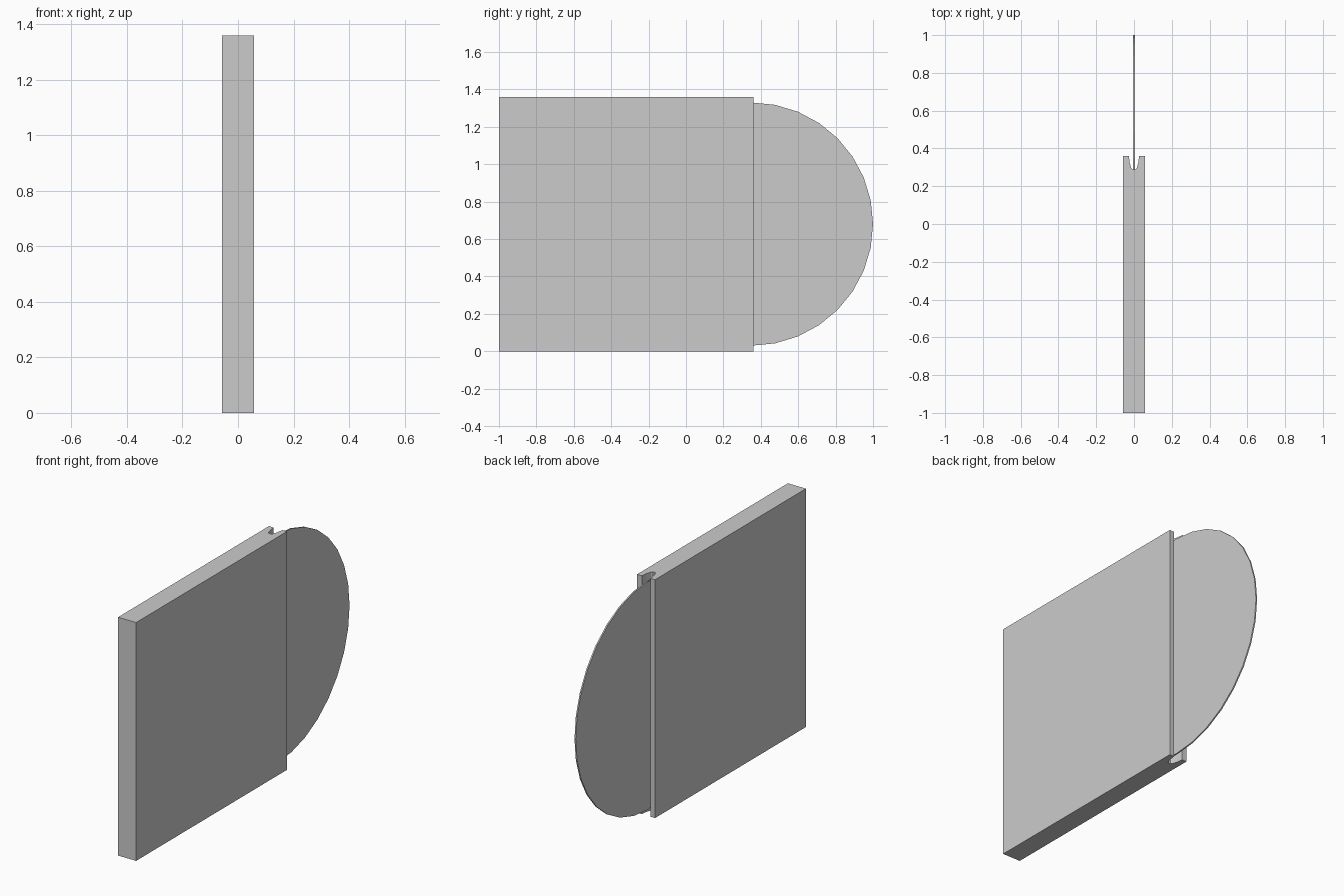
import bpy, bmesh, math
from mathutils import Matrix

default = bpy.data.objects.get("Cube")
if default:
    bpy.data.objects.remove(default, do_unlink=True)

grey = bpy.data.materials.new("light_grey")
grey.use_nodes = True
colour = (0.6, 0.6, 0.6, 1)
grey.diffuse_color = colour
grey.node_tree.nodes["Principled BSDF"].inputs["Base Color"].default_value = colour

HEIGHT = 1.36
HALF_WIDTH = 0.057
BACK = 0.36


def add_object(name, bm):
    bmesh.ops.recalc_face_normals(bm, faces=bm.faces)
    mesh = bpy.data.meshes.new(name)
    bm.to_mesh(mesh)
    bm.free()
    mesh.materials.append(grey)
    obj = bpy.data.objects.new(name, mesh)
    bpy.context.collection.objects.link(obj)
    return obj


# Square sleeve: mirrored plan outline with a tapered groove, extruded upwards
half = [(HALF_WIDTH, -1), (HALF_WIDTH, BACK), (0.027, BACK),
        (0.023, 0.325), (0.014, 0.295), (0.007, 0.288)]
outline = half + [(-x, y) for x, y in reversed(half)]
bm = bmesh.new()
base = bm.faces.new([bm.verts.new((x, y, 0)) for x, y in outline])
top = bmesh.ops.extrude_face_region(bm, geom=[base])["geom"]
bmesh.ops.translate(bm, vec=(0, 0, HEIGHT),
                    verts=[v for v in top if isinstance(v, bmesh.types.BMVert)])
add_object("sleeve", bm)

# Thin disc, half tucked into the sleeve
bm = bmesh.new()
bmesh.ops.create_cone(bm, cap_ends=True, segments=32, radius1=0.65, radius2=0.65,
                      depth=0.008,
                      matrix=Matrix.Translation((0, 0.35, HEIGHT / 2))
                      @ Matrix.Rotation(math.pi / 2, 4, "Y"))
add_object("disc", bm)
